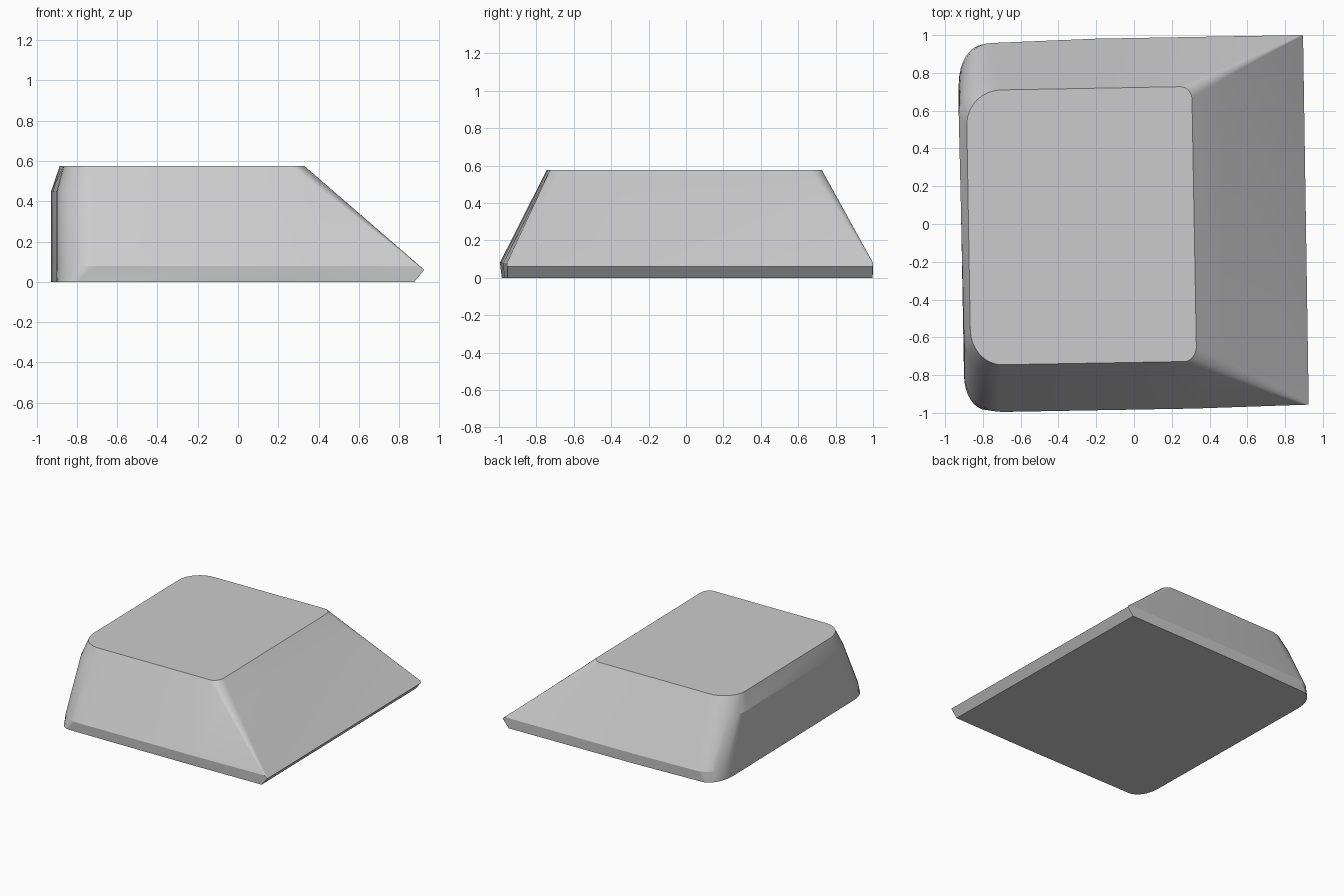
import bpy, bmesh, math
from mathutils import Vector

if "Cube" in bpy.data.objects:
    bpy.data.objects.remove(bpy.data.objects["Cube"], do_unlink=True)

grey = bpy.data.materials.new("light_grey")
grey.use_nodes = True
colour = (0.6, 0.6, 0.6, 1)
grey.diffuse_color = colour
grey.node_tree.nodes["Principled BSDF"].inputs["Base Color"].default_value = colour

STEPS = 8


def corner(start, end, z_start, z_end=None, swap=False):
    """Start, control and end point of a rounded corner."""
    a = Vector((*start, z_start))
    b = Vector((*end, z_start if z_end is None else z_end))
    c = Vector((b.x, a.y, b.z)) if swap else Vector((a.x, b.y, b.z))
    return [a, c, b]


def mid(x, y, z):
    return [Vector((x, y, z))]


# Each outline runs counter-clockwise: rear-left of slope, front, slope, back
TOP, SHOULDER, RIM = 0.575, 0.45, 0.08
top = [
    corner((-0.867, -0.555), (-0.70, -0.745), TOP),
    mid(0.1, -0.731, TOP),
    corner((0.265, -0.728), (0.33, -0.65), TOP, swap=True),
    corner((0.307, 0.66), (0.245, 0.727), TOP),
    mid(-0.3, 0.717, TOP),
    corner((-0.70, 0.71), (-0.885, 0.53), TOP, swap=True),
]
rim = [
    corner((-0.90, -0.79), (-0.70, -0.995), RIM),
    mid(0.32, -0.977, RIM),
    corner((0.90, -0.957), (0.925, -0.955), RIM, 0.06, swap=True),
    corner((0.895, 0.998), (0.87, 1.0), 0.06, RIM),
    mid(-0.2, 0.981, RIM),
    corner((-0.757, 0.958), (-0.928, 0.725), RIM, swap=True),
]
base = [
    corner((-0.90, -0.80), (-0.78, -0.985), 0),
    mid(0.2, -0.972, 0),
    corner((0.86, -0.956), (0.875, -0.955), 0, swap=True),
    corner((0.845, 0.998), (0.83, 0.998), 0),
    mid(-0.2, 0.975, 0),
    corner((-0.80, 0.948), (-0.928, 0.74), 0, swap=True),
]

# The shoulder lies on the sloping sides, but on the upright rear wall
blend = (TOP - SHOULDER) / (TOP - RIM)
shoulder = [[p.lerp(q, blend) for p, q in zip(s, t)] for s, t in zip(top, rim)]
for i, ends in ((0, (0, 1)), (5, (1, 2))):
    for k in ends:
        shoulder[i][k].x = rim[i][k].x


def outline(parts):
    points = []
    for part in parts:
        if len(part) == 1:
            points += part
            continue
        a, c, b = part
        for k in range(STEPS + 1):
            t = math.pi / 2 * k / STEPS
            points.append(c + (a - c) * (1 - math.sin(t)) + (b - c) * (1 - math.cos(t)))
    return points


# Loft the outlines into one closed solid
bm = bmesh.new()
rings = [[bm.verts.new(p) for p in outline(r)] for r in (base, rim, shoulder, top)]
for low, high in zip(rings, rings[1:]):
    for i in range(len(low)):
        j = (i + 1) % len(low)
        bm.faces.new((low[i], low[j], high[j], high[i]))
bm.faces.new(rings[-1])
bm.faces.new(rings[0][::-1])
bmesh.ops.recalc_face_normals(bm, faces=bm.faces)

mesh = bpy.data.meshes.new("tapered_block")
bm.to_mesh(mesh)
bm.free()
mesh.materials.append(grey)
block = bpy.data.objects.new("tapered_block", mesh)
bpy.context.collection.objects.link(block)

# Smooth the rounded corners only
bpy.ops.object.select_all(action="DESELECT")
block.select_set(True)
bpy.context.view_layer.objects.active = block
bpy.ops.object.shade_smooth_by_angle(angle=math.radians(16))
